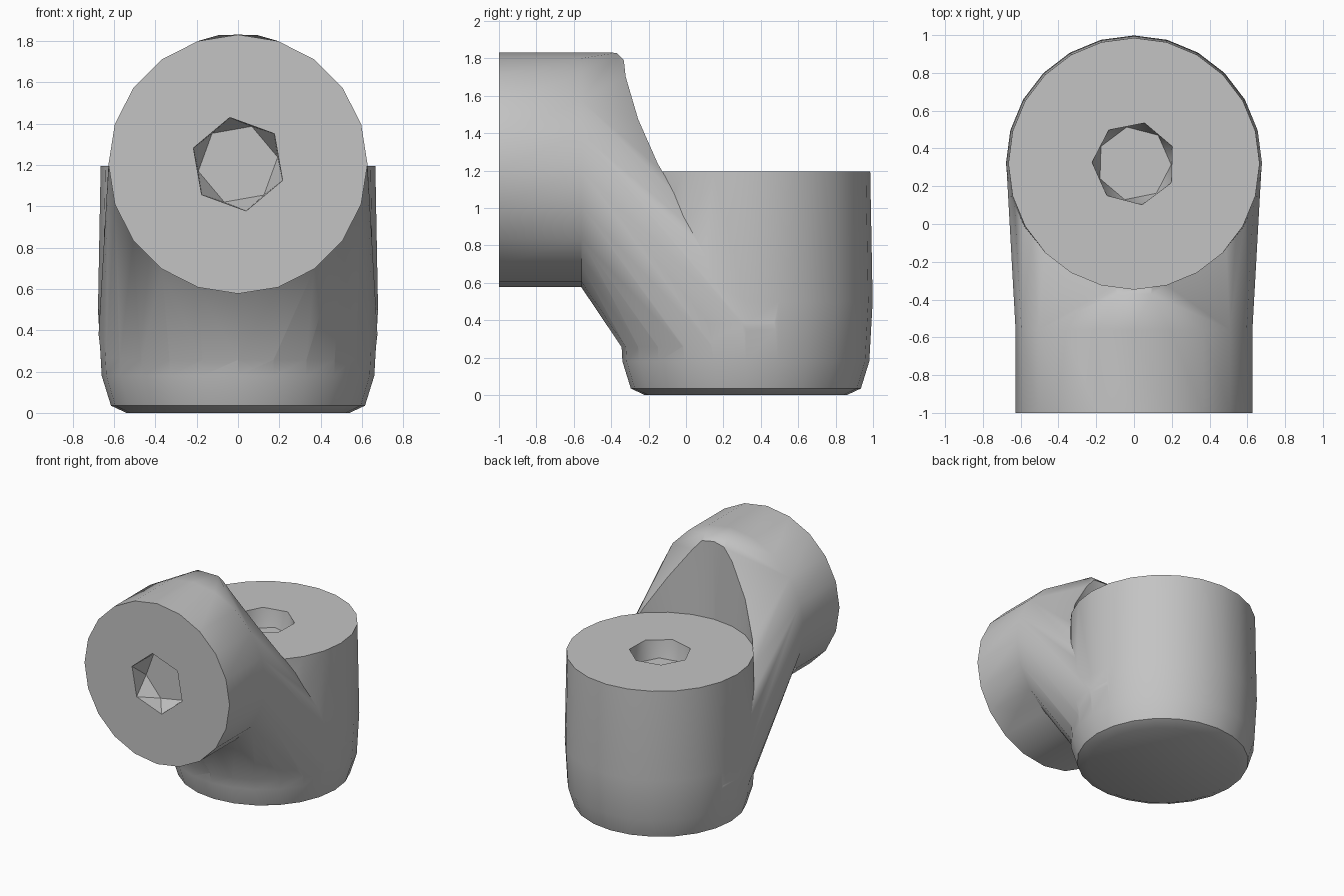
import bpy, bmesh, math
from mathutils import Vector

cube = bpy.data.objects.get("Cube")
if cube:
    bpy.data.objects.remove(cube, do_unlink=True)

grey = bpy.data.materials.new("plain grey")
grey.use_nodes = True
grey.diffuse_color = (0.55, 0.55, 0.55, 1)
grey.node_tree.nodes["Principled BSDF"].inputs["Base Color"].default_value = (0.55, 0.55, 0.55, 1)

BODY_Y, TOP_Z, TOP_R = 0.32, 1.195, 0.665
ARM_Z, ARM_R, BEND_Y = 1.204, 0.627, -0.56


def finish(name, bm):
    bmesh.ops.recalc_face_normals(bm, faces=bm.faces[:])
    mesh = bpy.data.meshes.new(name)
    bm.to_mesh(mesh)
    bm.free()
    mesh.materials.append(grey)
    ob = bpy.data.objects.new(name, mesh)
    bpy.context.collection.objects.link(ob)
    return ob


def ring(center, radius, sides, axis="z", turn=0.0):
    """Points on a circle around the z or the y axis."""
    pts = []
    for i in range(sides):
        a = math.radians(turn) + math.tau * i / sides
        u, v = radius * math.cos(a), radius * math.sin(a)
        pts.append(Vector(center) + Vector((u, v, 0) if axis == "z" else (u, 0, v)))
    return pts


def hull(points):
    """Convex solid around the points, with flat regions merged."""
    bm = bmesh.new()
    for p in points:
        bm.verts.new(p)
    bmesh.ops.convex_hull(bm, input=bm.verts[:])
    loose = [v for v in bm.verts if not v.link_faces]
    bmesh.ops.delete(bm, geom=loose, context="VERTS")
    bmesh.ops.dissolve_limit(bm, angle_limit=0.01, verts=bm.verts[:], edges=bm.edges[:])
    return bm


def combine(ob, other, operation):
    """Apply a boolean and discard the helper."""
    mod = ob.modifiers.new(operation, "BOOLEAN")
    mod.object, mod.operation, mod.solver = other, operation, "EXACT"
    bpy.context.view_layer.update()
    bpy.context.view_layer.objects.active = ob
    bpy.ops.object.modifier_apply(modifier=mod.name)
    bpy.data.objects.remove(other, do_unlink=True)


# Upright barrel with a rounded foot
profile = [(0.54, 0), (0.615, 0.035), (0.66, 0.18), (0.678, 0.5), (TOP_R, TOP_Z)]
barrel = hull([p for r, z in profile for p in ring((0, BODY_Y, z), r, 24)])
fitting = finish("elbow_fitting", barrel)

# Elbow: from the round arm, narrowing to an arch over the barrel rim and down its flanks
arch = [(0.09, -0.37, 1.83), (0.33, -0.27, 1.46), (0.47, -0.18, 1.2), (0.6, 0.01, 0.84)]
points = ring((0, BEND_Y, ARM_Z), ARM_R, 20, "y")
points += [Vector((side * x, y, z)) for x, y, z in arch for side in (-1, 1)]
points += ring((0, BODY_Y - 0.02, 0.38), 0.675, 24) + ring((0, BODY_Y, 0.25), 0.66, 24)
bm = hull(points)

# Straight arm drawn forward from the elbow
cap = min(bm.faces, key=lambda f: f.calc_center_median().y)
end = bmesh.ops.extrude_discrete_faces(bm, faces=[cap])["faces"][0]
for v in end.verts:
    v.co.y = -1
arm = finish("arm", bm)

# Round clearance above the barrel rim
clearance = hull([p for z in (TOP_Z - 0.1, 2.2) for p in ring((0, BODY_Y, z), TOP_R, 24)])
combine(arm, finish("clearance_cutter", clearance), "DIFFERENCE")
combine(fitting, arm, "UNION")

# Faceted sockets, each with a smaller floor turned half a step
DEPTH = 0.14
front = [p for y in (-1.1, -1) for p in ring((0, y, ARM_Z), 0.23, 6, "y", 100)]
front += ring((0, DEPTH - 1, ARM_Z), 0.195, 6, "y", 130)
top = [p for z in (TOP_Z, TOP_Z + 0.1) for p in ring((0, BODY_Y, z), 0.222, 7, "z", 24)]
top += ring((0, BODY_Y, TOP_Z - DEPTH), 0.197, 7, "z", 24 + 180 / 7)
combine(fitting, finish("front_socket", hull(front)), "DIFFERENCE")
combine(fitting, finish("top_socket", hull(top)), "DIFFERENCE")

bpy.ops.object.select_all(action="DESELECT")
fitting.select_set(True)
bpy.context.view_layer.objects.active = fitting
bpy.ops.object.shade_smooth_by_angle(angle=math.radians(32))
